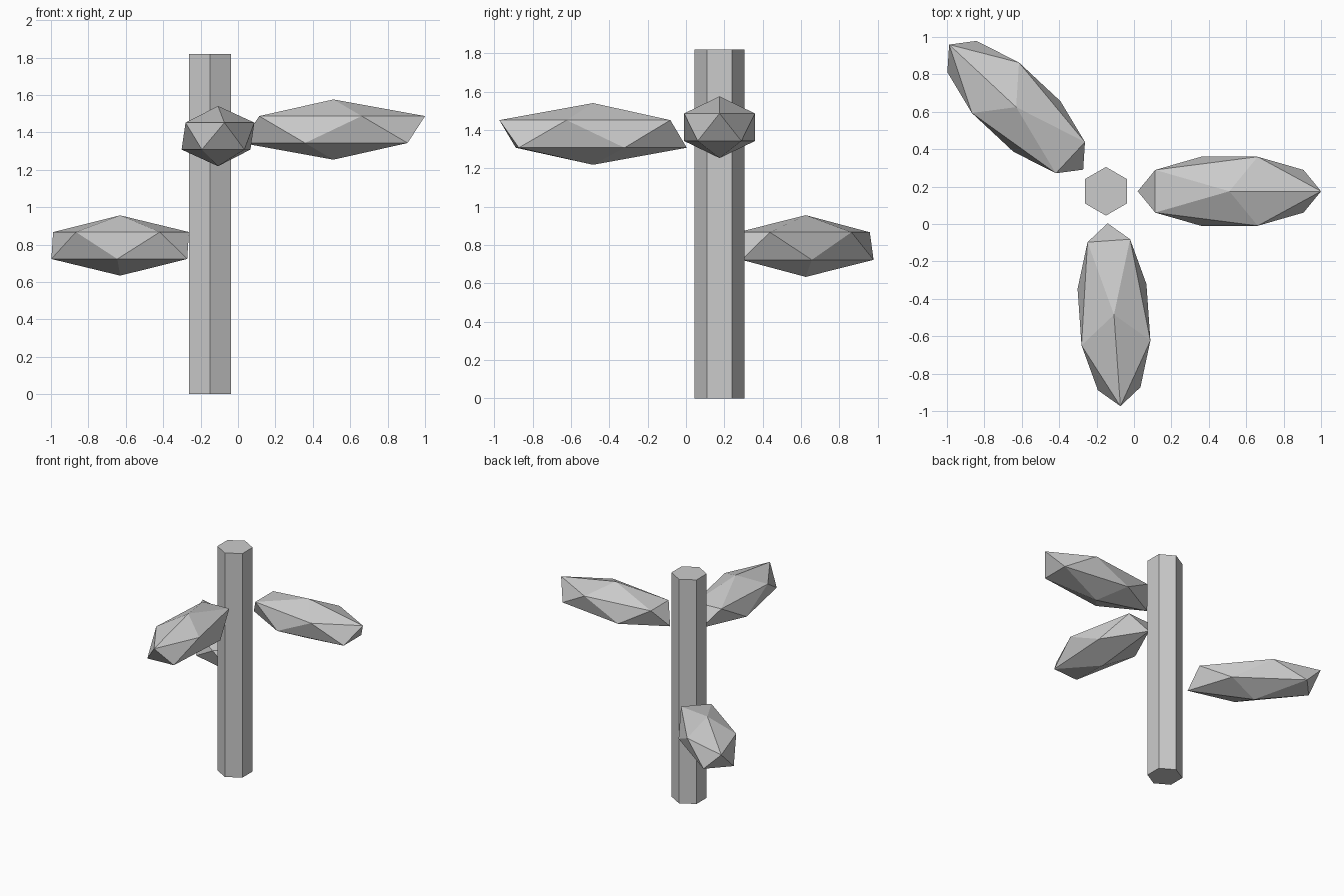
import bpy
from math import radians

cube = bpy.data.objects.get("Cube")
if cube:
    bpy.data.objects.remove(cube, do_unlink=True)

# Single plain grey
grey = bpy.data.materials.new("plain grey")
grey.use_nodes = True
colour = (0.6, 0.6, 0.6, 1)
grey.diffuse_color = colour
grey.node_tree.nodes["Principled BSDF"].inputs["Base Color"].default_value = colour


def finish(name):
    part = bpy.context.object
    part.name = name
    part.data.name = name
    part.data.materials.append(grey)
    bpy.ops.object.shade_flat()
    return part


# Six-sided trunk
TRUNK_HEIGHT = 1.82
bpy.ops.mesh.primitive_cylinder_add(vertices=6, radius=0.13, depth=TRUNK_HEIGHT,
                                    location=(-0.15, 0.175, TRUNK_HEIGHT / 2))
finish("trunk")


# Leaf clumps: stretched low-poly balls pointing away from the trunk
def leaf_clump(name, centre, heading):
    bpy.ops.mesh.primitive_ico_sphere_add(subdivisions=1, radius=1, location=centre,
                                          rotation=(0, 0, radians(heading)))
    finish(name).scale = (0.548, 0.217, 0.161)


leaf_clump("left_leaf_clump", (0.51, 0.175, 1.415), 0)
leaf_clump("front_leaf_clump", (-0.107, -0.485, 1.38), -86)
leaf_clump("back_leaf_clump", (-0.63, 0.625, 0.795), 137)
